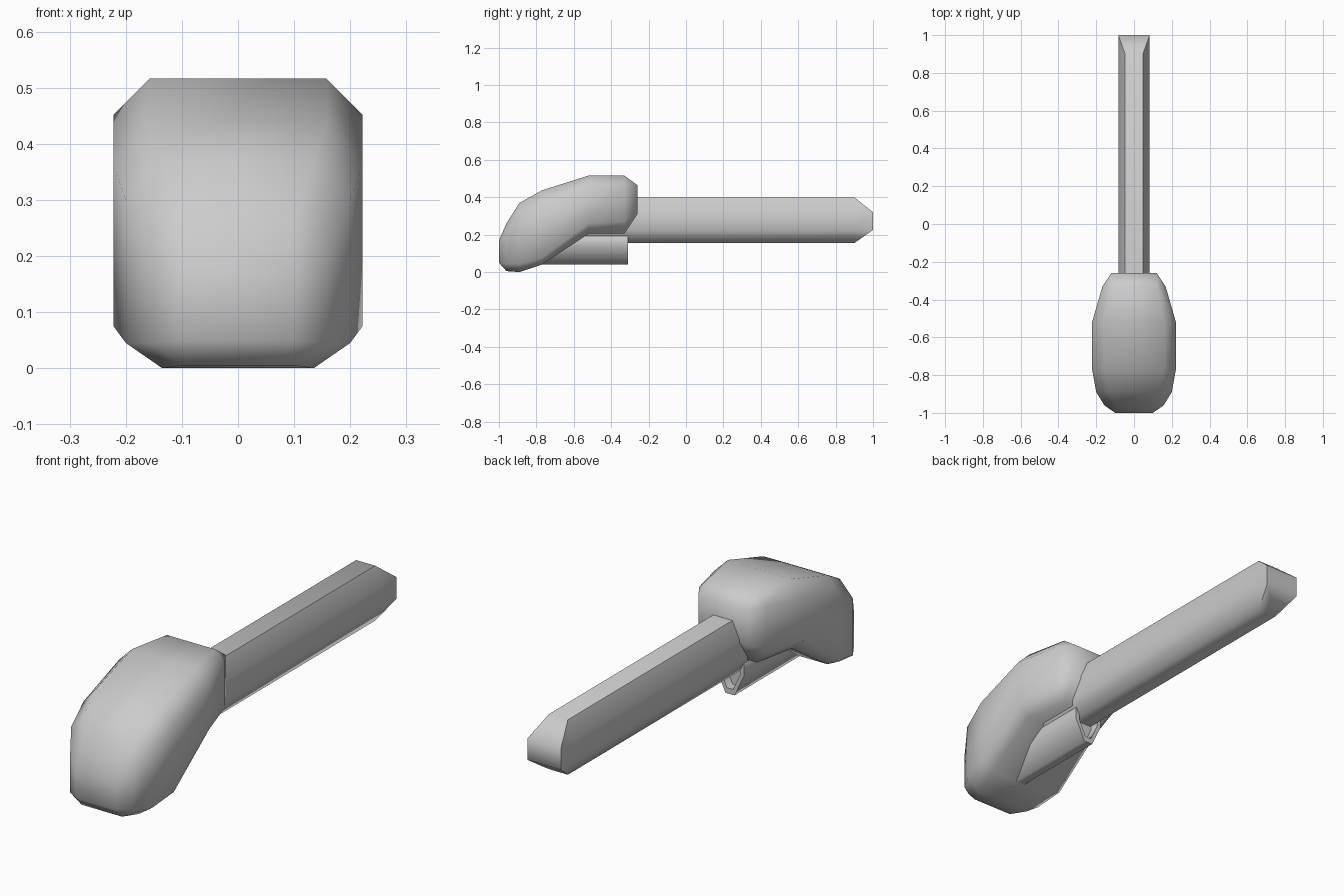
import bpy, bmesh, math

if "Cube" in bpy.data.objects:
    bpy.data.objects.remove(bpy.data.objects["Cube"])


def ring(half, low, high, flat_low, flat_high, side_low, side_high):
    """Eight-sided cross-section, mirrored about x = 0."""
    right = [(flat_low, low), (half, side_low), (half, side_high), (flat_high, high)]
    return right + [(-x, z) for x, z in reversed(right)]


def loft(name, sections):
    """Skin a list of (y, ring) sections into one closed solid."""
    bm = bmesh.new()
    loops = [[bm.verts.new((x, y, z)) for x, z in pts] for y, pts in sections]
    n = len(loops[0])
    for a, b in zip(loops, loops[1:]):
        for i in range(n):
            j = (i + 1) % n
            bm.faces.new((a[i], a[j], b[j], b[i]))
    bm.faces.new(loops[0])
    bm.faces.new(loops[-1])
    bmesh.ops.remove_doubles(bm, verts=bm.verts, dist=0.0005)
    bmesh.ops.recalc_face_normals(bm, faces=bm.faces)
    mesh = bpy.data.meshes.new(name)
    bm.to_mesh(mesh)
    bm.free()
    obj = bpy.data.objects.new(name, mesh)
    bpy.context.collection.objects.link(obj)
    bpy.context.view_layer.objects.active = obj
    obj.select_set(True)
    bpy.ops.object.shade_smooth_by_angle(angle=math.radians(65))
    obj.select_set(False)
    return obj


# Rounded, drooping head: flat rectangular ends, chamfered sections between
loft("head", [
    (-1.00, ring(0.10, 0.05, 0.17, 0.10, 0.10, 0.05, 0.17)),
    (-0.96, ring(0.157, 0.005, 0.26, 0.10, 0.10, 0.045, 0.20)),
    (-0.89, ring(0.20, 0.0, 0.37, 0.135, 0.135, 0.045, 0.30)),
    (-0.77, ring(0.222, 0.04, 0.437, 0.158, 0.158, 0.075, 0.362)),
    (-0.52, ring(0.222, 0.205, 0.516, 0.158, 0.158, 0.26, 0.452)),
    (-0.33, ring(0.167, 0.205, 0.516, 0.12, 0.12, 0.27, 0.465)),
    (-0.26, ring(0.12, 0.31, 0.465, 0.12, 0.12, 0.31, 0.465)),
])

# Long straight stem with a chamfered tip
stem = ring(0.083, 0.155, 0.40, 0.047, 0.047, 0.225, 0.32)
loft("stem", [
    (-0.55, stem),
    (0.90, stem),
    (1.00, ring(0.083, 0.225, 0.32, 0.083, 0.083, 0.225, 0.32)),
])

# Small keel under the stem, with a hollowed rear end
keel = ring(0.07, 0.04, 0.195, 0.022, 0.065, 0.14, 0.19)
hollow = ring(0.05, 0.065, 0.18, 0.015, 0.045, 0.14, 0.175)
loft("keel", [
    (-0.80, keel),
    (-0.31, keel),
    (-0.31, hollow),
    (-0.35, hollow),
])
